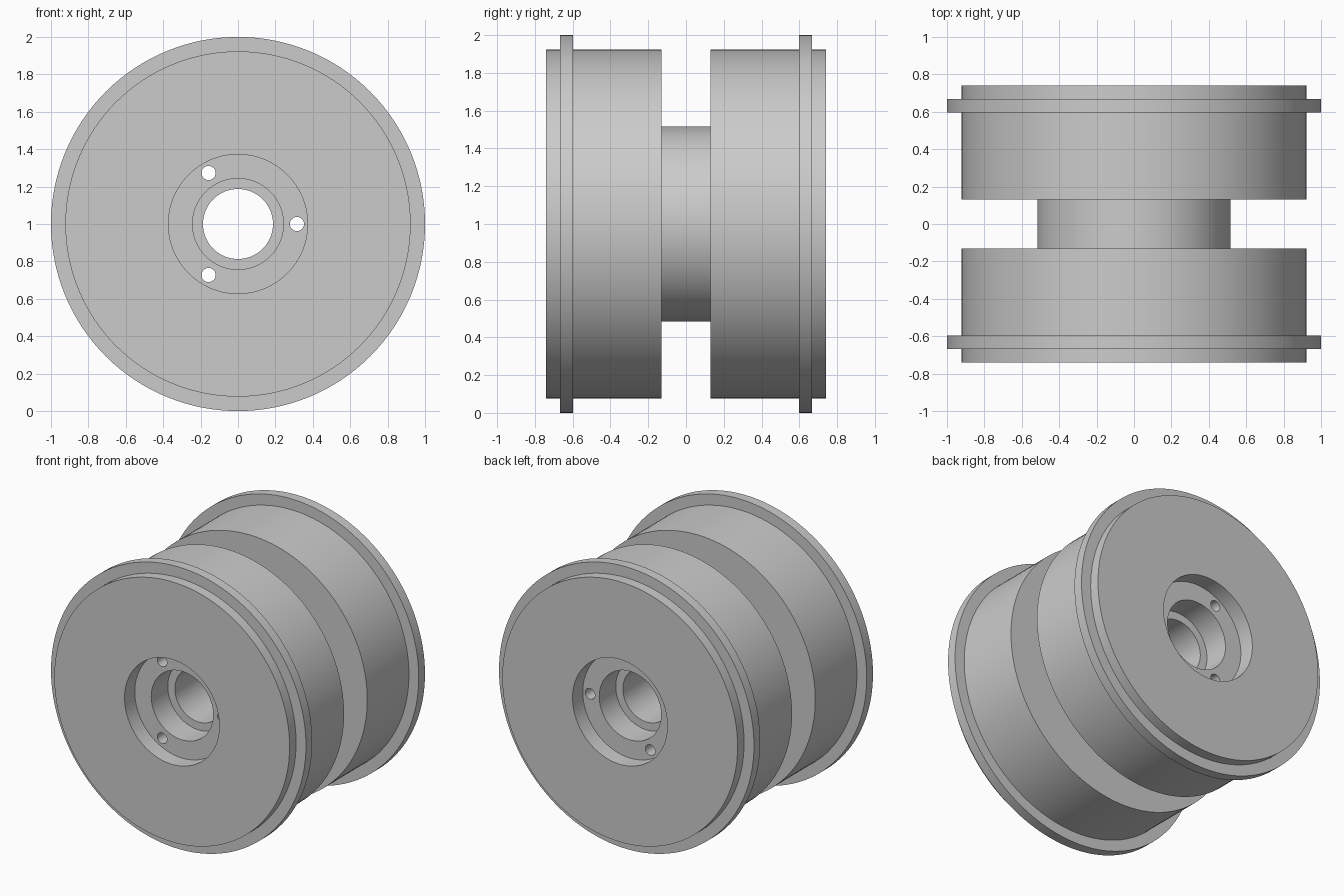
import bpy
import bmesh
from math import radians, cos, sin, tau
from mathutils import Vector

cube = bpy.data.objects.get("Cube")
if cube:
    bpy.data.objects.remove(cube, do_unlink=True)

GREY = (0.6, 0.6, 0.6, 1.0)
grey = bpy.data.materials.new("plain grey")
grey.use_nodes = True
grey.diffuse_color = GREY
grey.node_tree.nodes["Principled BSDF"].inputs["Base Color"].default_value = GREY

AXLE_HEIGHT = 1.0
SEGMENTS = 128


def lathe(name, profile):
    """Revolve a closed (radius, y) outline about the axle."""
    bm = bmesh.new()
    verts = [bm.verts.new((r, y, 0)) for r, y in profile]
    edges = [bm.edges.new((a, b)) for a, b in zip(verts, verts[1:] + verts[:1])]
    bmesh.ops.spin(bm, geom=verts + edges, cent=(0, 0, 0), axis=(0, 1, 0),
                   angle=tau, steps=SEGMENTS, use_merge=True)
    bmesh.ops.remove_doubles(bm, verts=bm.verts, dist=1e-5)
    bmesh.ops.recalc_face_normals(bm, faces=bm.faces)
    mesh = bpy.data.meshes.new(name)
    bm.to_mesh(mesh)
    bm.free()
    mesh.materials.append(grey)
    obj = bpy.data.objects.new(name, mesh)
    obj.location.z = AXLE_HEIGHT
    bpy.context.collection.objects.link(obj)
    return obj


# Front half outline: groove, drum, flange, face, recess, bearing seat, bore
half = [(0.517, -0.13), (0.923, -0.13), (0.923, -0.597), (1.0, -0.597),
        (1.0, -0.667), (0.923, -0.667), (0.923, -0.74), (0.372, -0.74),
        (0.372, -0.625), (0.243, -0.625), (0.243, -0.44), (0.187, -0.44)]
wheel = lathe("wheel", half + [(r, -y) for r, y in reversed(half)])

# Three bolt holes right through the hub
for i in range(3):
    angle = i * tau / 3
    spot = Vector((0.315 * cos(angle), 0, AXLE_HEIGHT + 0.315 * sin(angle)))
    bpy.ops.mesh.primitive_cylinder_add(vertices=32, radius=0.038, depth=2,
                                        location=spot, rotation=(radians(90), 0, 0))
    cutter = bpy.context.object
    cutter.name = "bolt_hole_cutter"
    cutter.hide_render = True
    cutter.data.materials.append(grey)
    bpy.context.view_layer.objects.active = wheel
    cut = wheel.modifiers.new("bolt hole", "BOOLEAN")
    cut.operation = "DIFFERENCE"
    cut.solver = "EXACT"
    cut.object = cutter
    bpy.ops.object.modifier_apply(modifier=cut.name)
    bpy.data.objects.remove(cutter, do_unlink=True)

# Smooth round walls, crisp edges
bpy.ops.object.select_all(action="DESELECT")
wheel.select_set(True)
bpy.context.view_layer.objects.active = wheel
bpy.ops.object.shade_smooth_by_angle(angle=radians(30))
